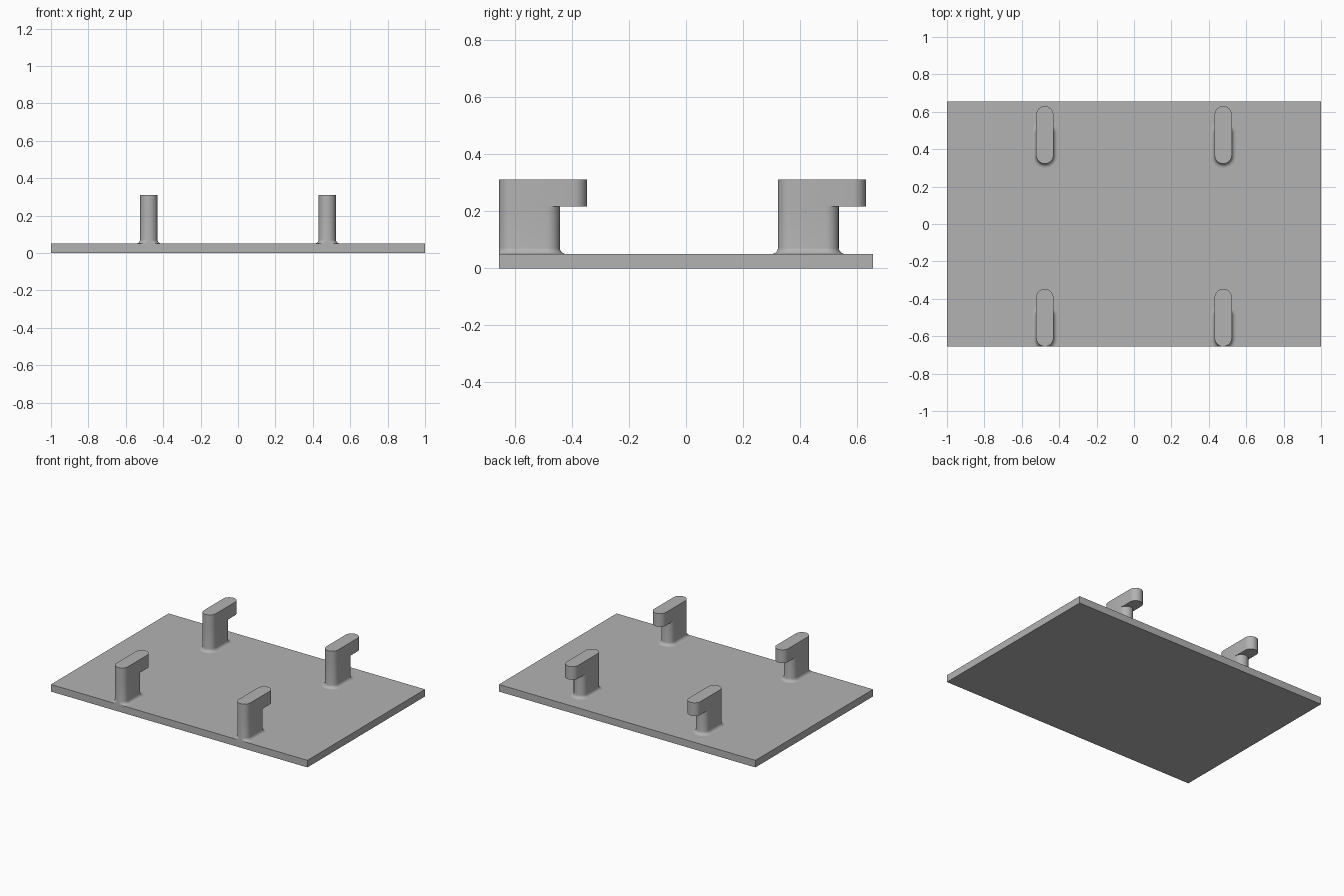
import bpy
import bmesh
from math import sin, cos, pi

cube = bpy.data.objects.get("Cube")
if cube:
    bpy.data.objects.remove(cube)

HALF_X, HALF_Y, PLATE_TOP = 1.0, 0.655, 0.05
RADIUS, FILLET = 0.046, 0.022
POST_LEN, ARM_LEN = 0.213, 0.308
ARM_Z, TOP_Z = 0.217, 0.31
ARC, STEPS = 16, 5

grey = bpy.data.materials.new("plain grey")
grey.use_nodes = True
colour = (0.45, 0.45, 0.45, 1)
grey.diffuse_color = colour
grey.node_tree.nodes["Principled BSDF"].inputs["Base Color"].default_value = colour


def finish(bm, name):
    bmesh.ops.recalc_face_normals(bm, faces=bm.faces)
    mesh = bpy.data.meshes.new(name)
    bm.to_mesh(mesh)
    bm.free()
    mesh.materials.append(grey)
    obj = bpy.data.objects.new(name, mesh)
    bpy.context.collection.objects.link(obj)
    return obj


def ring(bm, x, y, length, z, grow=0.0):
    """Rounded slot outline, with extra points where the post ends."""
    r = RADIUS + grow
    start, post_end, end = y + RADIUS, y + POST_LEN - RADIUS, y + length - RADIUS
    angles = [pi * i / ARC for i in range(ARC + 1)]
    pts = [(r * cos(a), end + r * sin(a)) for a in angles]
    pts.append((-r, post_end))
    pts += [(-r * cos(a), start - r * sin(a)) for a in angles]
    pts.append((r, post_end))
    # the foot never spreads past the plate edge
    return [bm.verts.new((x + px, max(py, -HALF_Y), z)) for px, py in pts]


def hook(name, x, y):
    bm = bmesh.new()
    # flared foot, post, step out to the arm, arm top
    rings = []
    for i in range(STEPS + 1):
        t = pi / 2 * i / STEPS
        rings.append(ring(bm, x, y, POST_LEN, PLATE_TOP + FILLET * (1 - cos(t)),
                          FILLET * (1 - sin(t))))
    rings.append(ring(bm, x, y, POST_LEN, ARM_Z))
    rings.append(ring(bm, x, y, ARM_LEN, ARM_Z))
    rings.append(ring(bm, x, y, ARM_LEN, TOP_Z))
    for low, high in zip(rings, rings[1:]):
        for i in range(len(low)):
            j = (i + 1) % len(low)
            bm.faces.new((low[i], low[j], high[j], high[i]))
    bm.faces.new(rings[-1])
    bmesh.ops.remove_doubles(bm, verts=bm.verts, dist=0.00005)
    obj = finish(bm, name)
    bpy.ops.object.select_all(action="DESELECT")
    obj.select_set(True)
    bpy.context.view_layer.objects.active = obj
    bpy.ops.object.shade_smooth_by_angle(angle=pi / 6)


# base plate
bm = bmesh.new()
bmesh.ops.create_cube(bm, size=1)
for v in bm.verts:
    v.co = (v.co.x * 2 * HALF_X, v.co.y * 2 * HALF_Y, (v.co.z + 0.5) * PLATE_TOP)
finish(bm, "base_plate")

# four hooks, all pointing backwards
for side, x in (("left", 0.477), ("right", -0.477)):
    hook("front_hook_" + side, x, -HALF_Y)
    hook("back_hook_" + side, x, 0.322)
